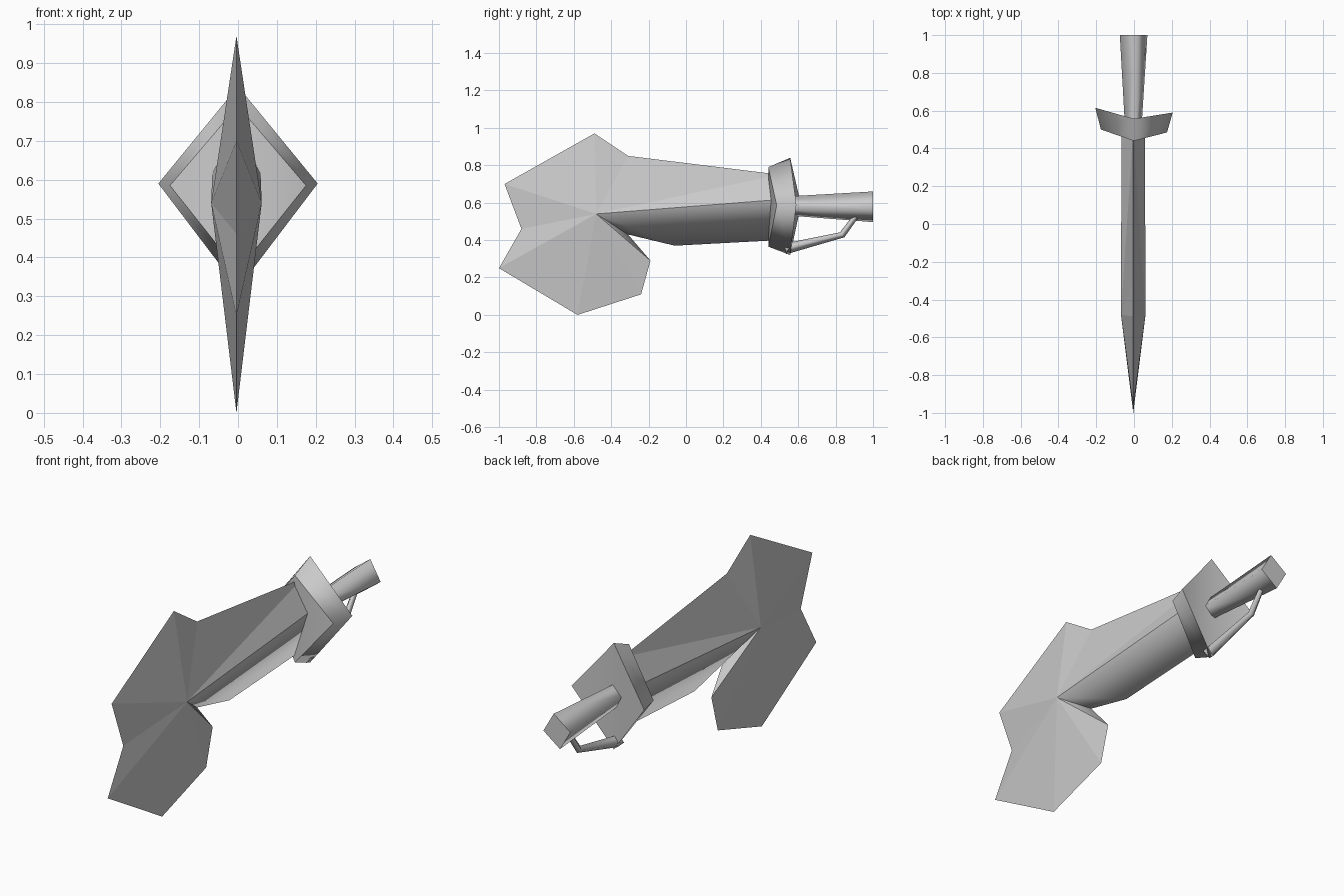
import bpy, bmesh
from mathutils import Vector

cube = bpy.data.objects.get("Cube")
if cube:
    bpy.data.objects.remove(cube)

grey = bpy.data.materials.new("plain_grey")
grey.use_nodes = True
COLOUR = (0.6, 0.6, 0.6, 1)
grey.diffuse_color = COLOUR
grey.node_tree.nodes["Principled BSDF"].inputs["Base Color"].default_value = COLOUR

CX = -0.004  # centre plane of blade and handle


def finish(name, bm, soft):
    """Shade smooth, keeping every edge sharp unless soft(edge) is true."""
    bmesh.ops.recalc_face_normals(bm, faces=bm.faces)
    for f in bm.faces:
        f.smooth = True
    for e in bm.edges:
        e.smooth = soft(e)
    mesh = bpy.data.meshes.new(name)
    bm.to_mesh(mesh)
    bm.free()
    mesh.materials.append(grey)
    obj = bpy.data.objects.new(name, mesh)
    bpy.context.collection.objects.link(obj)
    return obj


def loft(name, rings):
    """Closed solid through four-sided rings, with soft sides and sharp ends."""
    bm = bmesh.new()
    rows = [[bm.verts.new(p) for p in ring] for ring in rings]
    for a, b in zip(rows, rows[1:]):
        for i in range(4):
            j = (i + 1) % 4
            bm.faces.new((a[i], a[j], b[j], b[i]))
    caps = set()
    for row in (rows[0], rows[-1]):
        # fold each end from its top corner to its bottom corner
        caps.add(bm.faces.new((row[0], row[1], row[2])))
        caps.add(bm.faces.new((row[0], row[2], row[3])))
    cap_edges = {e for e in bm.edges
                 if sum(f in caps for f in e.link_faces) == 1}
    return finish(name, bm, lambda e: e not in cap_edges)


def diamond(centre, u, v):
    """Ring of four corners around a centre: top, right, bottom, left."""
    c, u, v = Vector(centre), Vector(u), Vector(v)
    return [c + v, c + u, c - v, c - u]


# Blade: flat outline (y, z) raised to a peak and a ridge on each side
outline = [(0.50, 0.75), (-0.31, 0.85), (-0.49, 0.97), (-0.97, 0.70),
           (-0.88, 0.46), (-1.0, 0.25), (-0.58, 0.0), (-0.24, 0.11),
           (-0.19, 0.29), (-0.31, 0.43), (-0.06, 0.37), (0.50, 0.40)]
bm = bmesh.new()
rim = [bm.verts.new((CX, y, z)) for y, z in outline]
ridge_ends = []
for side in (-1, 1):
    peak = bm.verts.new((CX + side * 0.065, -0.48, 0.54))
    end = bm.verts.new((CX + side * 0.062, 0.50, 0.617))
    ridge_ends.append(end)
    for a, b in zip(rim, rim[1:]):
        bm.faces.new((peak, a, b))
    bm.faces.new((peak, rim[-1], end))
    bm.faces.new((peak, end, rim[0]))
bm.faces.new((rim[0], ridge_ends[0], rim[-1], ridge_ends[1]))
# the lower edge is shaded softly round, from the hook to the guard
under = set(rim[8:])
lower = set(rim[9:])


def soft_under(e):
    a, b = e.verts
    if a in under and b in under:
        return True
    return (a in lower) != (b in lower) and rim[9] not in e.verts \
        and not any(len(f.verts) == 4 for f in e.link_faces)


finish("blade", bm, soft_under)

# Cross guard: diamond plate with its side tips swept back
loft("cross_guard", [
    [(0, 0.44, 0.79), (0.175, 0.485, 0.585), (0, 0.44, 0.365), (-0.175, 0.50, 0.585)],
    [(0, 0.557, 0.84), (0.205, 0.59, 0.59), (0, 0.557, 0.32), (-0.205, 0.615, 0.59)],
])

# Handle: four-sided grip widening to the end, slightly rolled
loft("handle", [
    diamond((CX, 0.50, 0.583), (0.043, 0, -0.009), (0.010, 0, 0.048)),
    diamond((CX + 0.002, 1.0, 0.578), (0.073, 0, -0.015), (0.017, 0, 0.082)),
])

# Finger guard: thin bent bar from the cross guard up to the handle
loft("finger_guard", [
    diamond((CX, 0.53, 0.353), (0.032, 0, 0), (0, -0.005, 0.029)),
    diamond((CX, 0.835, 0.428), (0.018, 0, 0), (0, -0.012, 0.013)),
    diamond((CX, 0.91, 0.53), (0.014, 0, 0), (0, -0.014, 0.006)),
])
